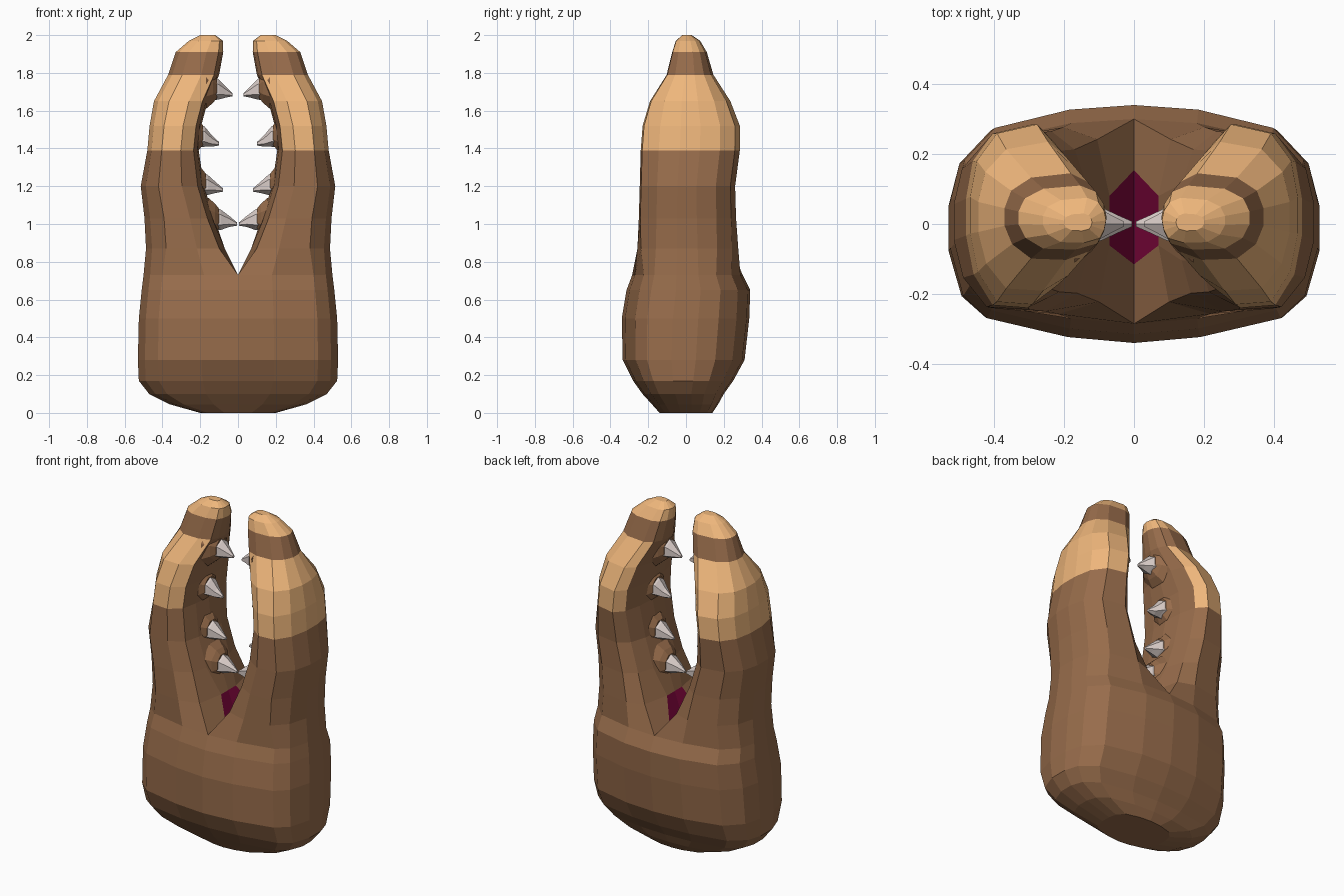
import bpy
from mathutils import Vector
from math import cos, sin, pi

if "Cube" in bpy.data.objects:
    bpy.data.objects.remove(bpy.data.objects["Cube"])


def material(name, rgb):
    m = bpy.data.materials.new(name)
    m.diffuse_color = (*rgb, 1)
    m.use_nodes = True
    m.node_tree.nodes["Principled BSDF"].inputs["Base Color"].default_value = m.diffuse_color
    return m


BROWN = material("brown_skin", (0.31, 0.15, 0.07))
TAN = material("tan_patch", (0.86, 0.47, 0.20))
MAROON = material("throat", (0.21, 0.002, 0.045))
BONE = material("bone", (0.72, 0.63, 0.60))


def mirrored_object(name, verts, faces, mats, slots):
    me = bpy.data.meshes.new(name)
    me.from_pydata(verts, [], faces)
    for m in mats:
        me.materials.append(m)
    for p, s in zip(me.polygons, slots):
        p.material_index = s
    ob = bpy.data.objects.new(name, me)
    bpy.context.collection.objects.link(ob)
    mod = ob.modifiers.new("mirror", 'MIRROR')
    mod.use_clip = True
    mod.merge_threshold = 0.0005
    return ob


# Cross-sections: u runs inner to outer, v runs front to back
BODY = [(0, -1), (.36, -.95), (.8, -.79), (.93, -.6), (1, -.2), (1, .2), (.95, .52),
        (.78, .8), (.36, .96), (0, 1), (0, .5), (0, 0), (0, -.42)]
JAW = [(.10, -.78), (.35, -.98), (.72, -.95), (.92, -.62), (1, -.2), (1, .2), (.93, .6),
       (.72, .9), (.3, 1), (.12, .8), (.03, .42), (0, 0), (.03, -.42)]
N = len(BODY)

# Rings: z, inner x, outer x, front y, back y, body-to-jaw blend
RINGS = [
    (0.00, 0, .20, -.14, .14, 0), (.045, 0, .36, -.18, .17, 0),
    (.10, 0, .47, -.23, .20, 0), (.17, 0, .525, -.28, .25, 0),
    (.28, 0, .53, -.335, .31, 0), (.50, 0, .525, -.34, .335, 0),
    (.65, 0, .51, -.315, .34, 0), (.73, 0, .50, -.285, .30, 0),
    (.87, .07, .487, -.265, .28, .7), (1.03, .125, .495, -.255, .265, 1),
    (1.20, .18, .515, -.25, .26, 1), (1.39, .208, .48, -.245, .285, 1),
    (1.52, .195, .468, -.235, .285, 1), (1.65, .16, .445, -.195, .235, 1),
    (1.79, .10, .37, -.105, .145, 1), (1.91, .078, .33, -.075, .11, 1),
    (1.97, .08, .26, -.055, .075, 1), (2.0, .12, .20, -.02, .03, 1)]
LIP = 7     # ring where the two jaws part

verts, faces, slots = [], [], []
for r, (z, xi, xo, y0, y1, w) in enumerate(RINGS):
    for i, (b, j) in enumerate(zip(BODY, JAW)):
        u = b[0] + (j[0] - b[0]) * w
        v = b[1] + (j[1] - b[1]) * w
        if r == LIP + 1 and i in (10, 12):
            u, v = 0, v * .6        # throat patch narrows upwards
        dip = .05 if r == LIP and i == 11 else 0
        verts.append((xi + (xo - xi) * u, (y0 + y1) / 2 + (y1 - y0) / 2 * v, z - dip))
for r in range(len(RINGS) - 1):
    for i in range(N):
        inner = i >= 9
        if inner and r < LIP:
            continue        # centre seam stays open
        k = (i + 1) % N
        faces.append((r * N + i, r * N + k, (r + 1) * N + k, (r + 1) * N + i))
        if r == LIP and i in (10, 11):
            slots.append(2)
        elif (11 <= r <= 13 and not inner) or r >= 15:
            slots.append(1)
        else:
            slots.append(0)
faces.append(tuple(range(N - 1, -1, -1)))
slots.append(0)
last = (len(RINGS) - 1) * N
faces.append(tuple(range(last, last + N)))
slots.append(1)
mirrored_object("body_and_jaws", verts, faces, [BROWN, TAN, MAROON], slots)


def spikes(name, mat, specs, sides):
    """Each spec is a list of (centre x, centre z, radius) from root to tip."""
    vs, fs = [], []
    for rings in specs:
        start = len(vs)
        for x, z, rad in rings:
            for s in range(sides):
                a = 2 * pi * (s + .5) / sides
                vs.append(Vector((x, rad * cos(a), z + rad * sin(a))))
        for q in range(len(rings) - 1):
            for s in range(sides):
                a, b = start + q * sides + s, start + q * sides + (s + 1) % sides
                fs.append((b, a, a + sides, b + sides))
        end = start + (len(rings) - 1) * sides
        fs.append(tuple(start + s for s in range(sides)))
        fs.append(tuple(end + s for s in reversed(range(sides))))
    return mirrored_object(name, vs, fs, [mat], [0] * len(fs))


# Teeth: root x, root z, tip x, tip z, hooking down
TEETH = [(.11, 1.03, .006, 1.0), (.18, 1.215, .08, 1.18),
         (.195, 1.47, .10, 1.425), (.12, 1.72, .03, 1.685)]
tooth_rings, gum_rings = [], []
for rx, rz, tx, tz in TEETH:
    d = rx - tx
    tooth_rings.append([(rx + .02, rz, .066), (rx - d * .2, rz - .008, .053),
                        (rx - d * .6, tz + .014, .03), (tx, tz, .009)])
    gum_rings.append([(rx + .05, rz, .12), (rx + .012, rz, .085), (rx - .01, rz, .055)])
spikes("teeth", BONE, tooth_rings, 6)
spikes("gums", BROWN, gum_rings, 8)
